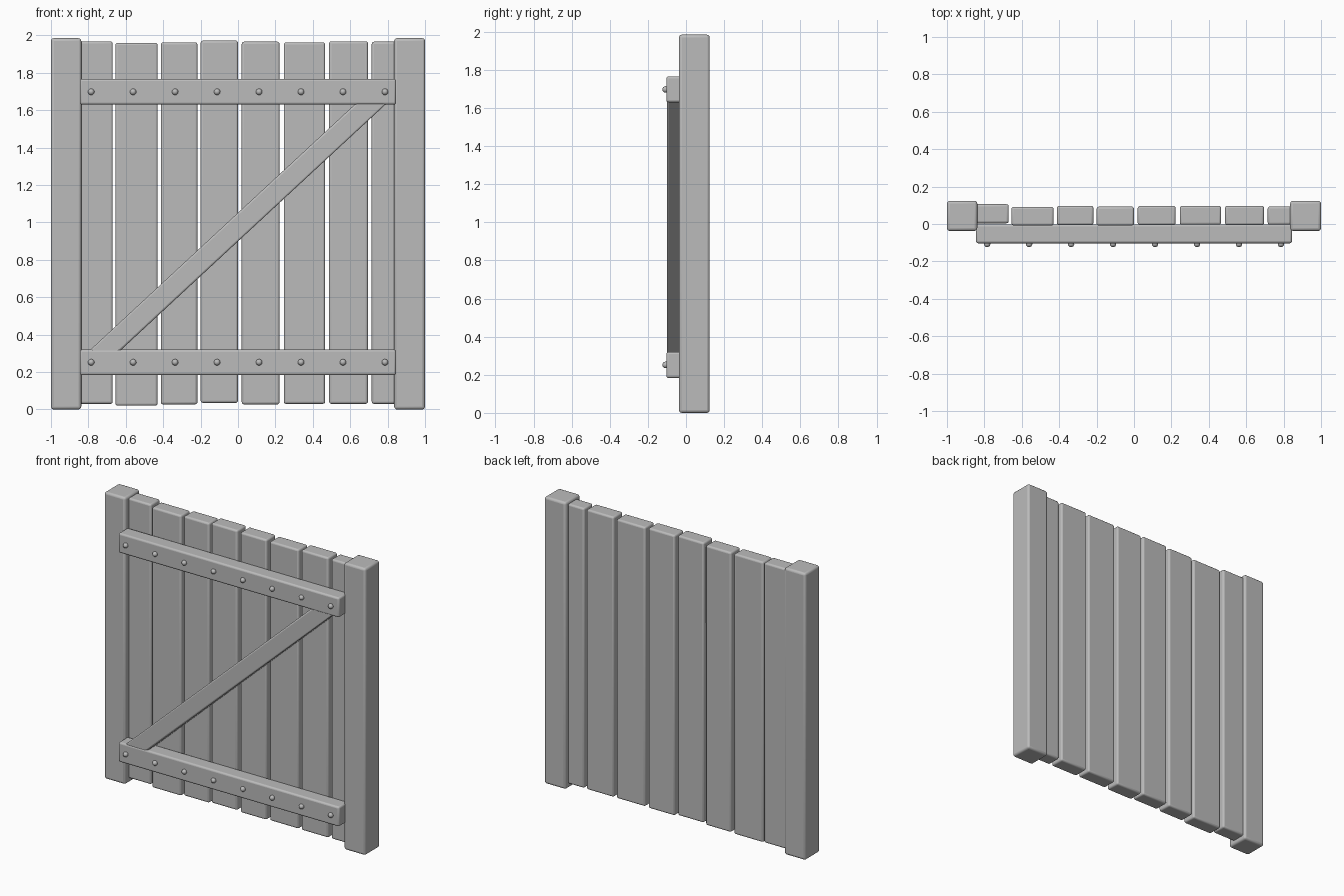
import bpy, bmesh

if "Cube" in bpy.data.objects:
    bpy.data.objects.remove(bpy.data.objects["Cube"])

# One plain grey for the whole gate
grey = bpy.data.materials.new("weathered_grey")
grey.diffuse_color = (0.5, 0.5, 0.5, 1)
grey.use_nodes = True
grey.node_tree.nodes["Principled BSDF"].inputs["Base Color"].default_value = grey.diffuse_color


def finish(obj, bevel=0.0):
    """Assign the colour, round the edges and smooth the shading."""
    obj.data.materials.append(grey)
    if bevel:
        mod = obj.modifiers.new("rounded_edges", 'BEVEL')
        mod.width = bevel
        mod.segments = 3
        mod.harden_normals = False
    for p in obj.data.polygons:
        p.use_smooth = True
    bpy.ops.object.select_all(action='DESELECT')
    obj.select_set(True)
    bpy.context.view_layer.objects.active = obj
    bpy.ops.object.shade_smooth_by_angle(angle=0.7)


def board(name, outline, y0, y1, bevel):
    """Extrude an x-z outline from y0 (front) to y1 (back)."""
    bm = bmesh.new()
    face = bm.faces.new([bm.verts.new((x, y0, z)) for x, z in outline])
    ext = bmesh.ops.extrude_face_region(bm, geom=[face])
    verts = [v for v in ext["geom"] if isinstance(v, bmesh.types.BMVert)]
    bmesh.ops.translate(bm, verts=verts, vec=(0, y1 - y0, 0))
    bmesh.ops.recalc_face_normals(bm, faces=bm.faces)
    mesh = bpy.data.meshes.new(name)
    bm.to_mesh(mesh)
    bm.free()
    obj = bpy.data.objects.new(name, mesh)
    bpy.context.collection.objects.link(obj)
    finish(obj, bevel)
    return obj


def rect(x0, x1, z0, z1):
    return [(x0, z0), (x1, z0), (x1, z1), (x0, z1)]


# Side posts
board("left_post", rect(-1.0, -0.838, 0.0, 1.985), -0.037, 0.124, 0.015)
board("right_post", rect(0.835, 1.0, 0.0, 1.985), -0.037, 0.124, 0.015)

# Vertical planks: left, right, bottom, top, front, back
planks = [
    (-0.86, -0.67, 0.03, 1.968, 0.004, 0.106),
    (-0.655, -0.43, 0.02, 1.96, -0.008, 0.092),
    (-0.412, -0.217, 0.027, 1.963, -0.006, 0.097),
    (-0.20, 0.0, 0.035, 1.972, -0.008, 0.093),
    (0.02, 0.222, 0.027, 1.966, -0.006, 0.097),
    (0.245, 0.466, 0.03, 1.962, -0.004, 0.097),
    (0.487, 0.695, 0.03, 1.968, -0.006, 0.097),
    (0.715, 0.86, 0.03, 1.966, -0.004, 0.094),
]
for i, (x0, x1, z0, z1, y0, y1) in enumerate(planks):
    board(f"plank_{i + 1}", rect(x0, x1, z0, z1), y0, y1, 0.012)

# Horizontal rails, each with a row of nails
for tag, z0, z1, zn in (("lower", 0.183, 0.32, 0.252), ("upper", 1.63, 1.767, 1.698)):
    board(f"{tag}_rail", rect(-0.845, 0.845, z0, z1), -0.103, -0.002, 0.012)
    for i in range(8):
        bpy.ops.mesh.primitive_uv_sphere_add(
            segments=16, ring_count=10, radius=0.017,
            location=(-0.785 + i * 0.2244, -0.107, zn))
        nail = bpy.context.object
        nail.name = f"{tag}_nail_{i + 1}"
        finish(nail)

# Diagonal brace, running slightly into both rails
board("diagonal_brace",
      [(-0.81, 0.30), (-0.645, 0.30), (0.81, 1.65), (0.645, 1.65)],
      -0.099, -0.002, 0.01)
